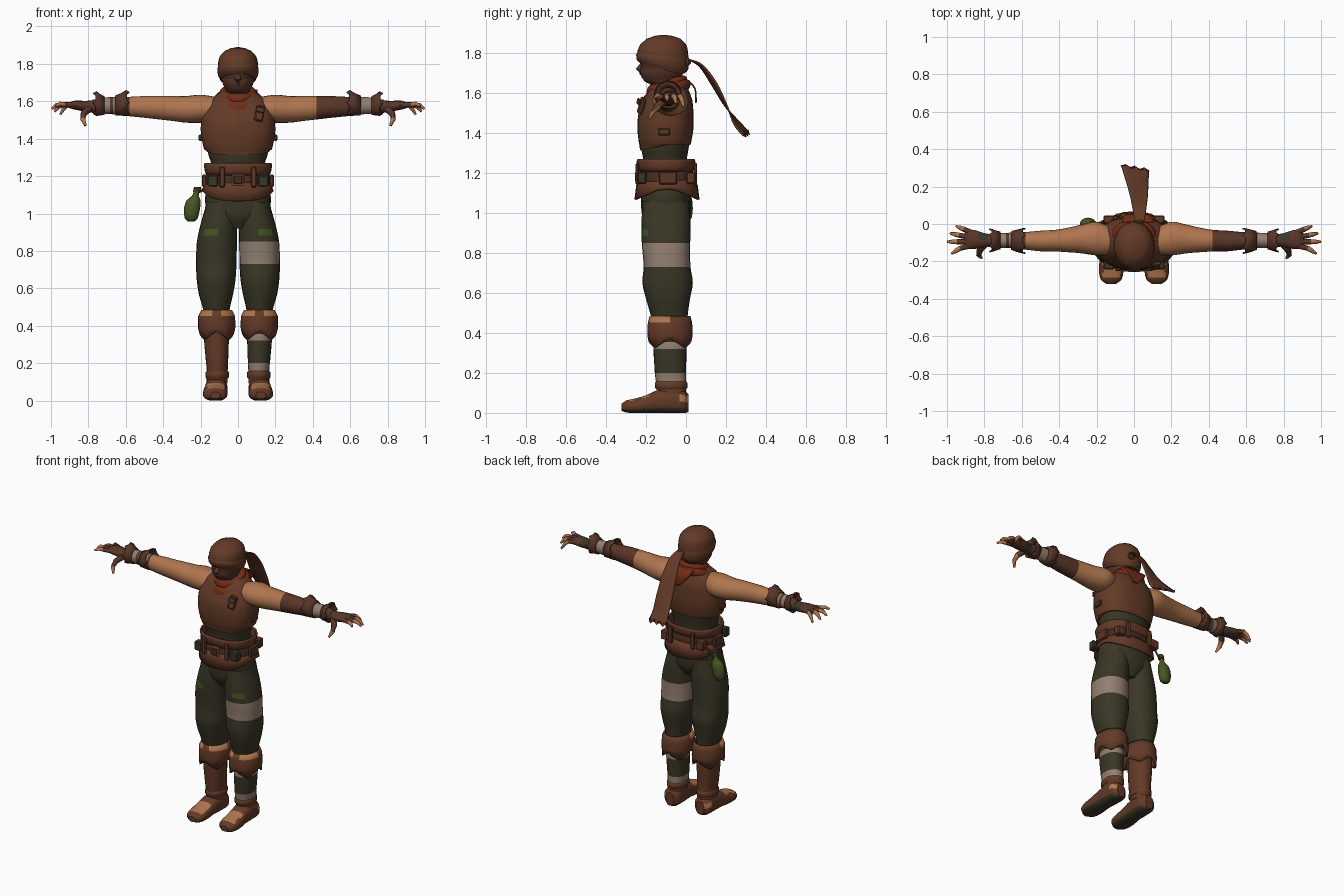
import bpy, bmesh, math
from mathutils import Vector

COLOURS = {
    "skin": (0.43, 0.18, 0.078), "brown_leather": (0.125, 0.042, 0.020),
    "dark_brown": (0.062, 0.024, 0.013), "olive_cloth": (0.042, 0.038, 0.019),
    "bandage": (0.29, 0.215, 0.165), "red_scarf": (0.17, 0.024, 0.008),
    "flask_green": (0.058, 0.095, 0.016), "glove_brown": (0.098, 0.036, 0.021),
}
NAMES = list(COLOURS)
SKIN, BROWN, DARK, OLIVE, BAND, RED, GREEN, GLOVE = range(8)
MATS = []
for nm, c in COLOURS.items():
    m = bpy.data.materials.new(nm)
    m.diffuse_color = (*c, 1)
    MATS.append(m)


def finish(name, bm, col, thick=0, angle=40):
    """Turn a bmesh into an object; col is an index or a rule on the face centre."""
    bmesh.ops.recalc_face_normals(bm, faces=bm.faces)
    me = bpy.data.meshes.new(name)
    for m in MATS:
        me.materials.append(m)
    for f in bm.faces:
        f.material_index = col(f.calc_center_median()) if callable(col) else col
    bm.to_mesh(me)
    bm.free()
    ob = bpy.data.objects.new(name, me)
    bpy.context.collection.objects.link(ob)
    if thick:
        mod = ob.modifiers.new("thickness", 'SOLIDIFY')
        mod.thickness, mod.offset = thick, 0
    bpy.ops.object.select_all(action='DESELECT')
    ob.select_set(True)
    bpy.context.view_layer.objects.active = ob
    bpy.ops.object.shade_smooth_by_angle(angle=math.radians(angle))
    return ob


def spline(rings, k):
    """Smoothly add k steps between neighbouring rings."""
    out = []
    for i in range(len(rings) - 1):
        a, b, c, d = (rings[max(0, min(len(rings) - 1, i + j))] for j in (-1, 0, 1, 2))
        for s in range(k):
            t = s / k
            row = [q + 0.5 * t * (r - p + t * (2*p - 5*q + 4*r - w + t * (3*(q - r) + w - p)))
                   for p, q, r, w in zip(a, b, c, d)]
            row[0] = b[0] + (c[0] - b[0]) * t
            out.append(row)
    return out + [rings[-1]]


def loft(name, rings, col, axis='z', n=24, k=3, power=2.0, cap=True, side=1, warp=None, thick=0):
    """Rings are (position, centre a, centre b, radius a, radius b)."""
    bm = bmesh.new()
    loops = []
    for t, ca, cb, ra, rb in spline(rings, k):
        row = []
        for i in range(n):
            u = 2 * math.pi * i / n
            cu, su = math.cos(u), math.sin(u)
            a = ca + ra * math.copysign(abs(cu) ** (2 / power), cu)
            b = cb + rb * math.copysign(abs(su) ** (2 / power), su)
            p = Vector({'z': (a, b, t), 'x': (t, a, b), 'y': (a, t, b)}[axis])
            if warp:
                p = warp(p, t, i)
            row.append(bm.verts.new((p.x * side, p.y, p.z)))
        loops.append(row)
    for r0, r1 in zip(loops, loops[1:]):
        for i in range(n):
            bm.faces.new((r0[i], r0[(i+1) % n], r1[(i+1) % n], r1[i]))
    if cap:
        bm.faces.new(loops[0])
        bm.faces.new(loops[-1])
    return finish(name, bm, col, thick)


def tube(name, pts, radii, col, n=8, side=1):
    bm = bmesh.new()
    pts = [Vector((p[0] * side, p[1], p[2])) for p in pts]
    rows = []
    for i, p in enumerate(pts):
        d = (pts[min(i+1, len(pts)-1)] - pts[max(i-1, 0)]).normalized()
        q = d.to_track_quat('Z', 'Y')
        rows.append([bm.verts.new(p + q @ Vector((radii[i] * math.cos(6.28319 * j / n),
                     radii[i] * math.sin(6.28319 * j / n), 0))) for j in range(n)])
    for a, b in zip(rows, rows[1:]):
        for j in range(n):
            bm.faces.new((a[j], a[(j+1) % n], b[(j+1) % n], b[j]))
    bm.faces.new(rows[0])
    bm.faces.new(rows[-1])
    return finish(name, bm, col, angle=60)


def box(name, c, size, col, rot=(0, 0, 0), bev=0.006):
    bm = bmesh.new()
    bmesh.ops.create_cube(bm, size=1)
    bmesh.ops.scale(bm, vec=size, verts=bm.verts)
    bmesh.ops.bevel(bm, geom=bm.edges[:], offset=bev, segments=1, affect='EDGES')
    ob = finish(name, bm, col, angle=25)
    ob.location, ob.rotation_euler = c, rot


# torso: trousers seat, shirt and sleeveless vest
loft("trouser_seat", [(0.92, 0, -.10, .05, .085), (0.98, 0, -.10, .14, .118), (1.06, 0, -.10, .176, .125),
     (1.14, 0, -.10, .165, .12), (1.22, 0, -.10, .145, .11)], OLIVE, power=2.3)
loft("shirt", [(1.18, 0, -.105, .147, .112), (1.26, 0, -.105, .142, .108), (1.32, 0, -.105, .16, .118),
     (1.38, 0, -.10, .17, .12)], OLIVE, power=2.3)
loft("vest", [(1.33, 0, -.105, .172, .124), (1.345, 0, -.105, .182, .130), (1.42, 0, -.103, .198, .140),
     (1.50, 0, -.10, .197, .137), (1.56, 0, -.09, .182, .122), (1.61, 0, -.085, .15, .10),
     (1.645, 0, -.08, .10, .075), (1.66, 0, -.08, .06, .055)], BROWN, n=32, power=2.4,
     warp=lambda p, t, i: p + Vector((0, 0, (.012 - .03 * max(0, -(p.y + .1)) / .13) if t < 1.34 else 0)))
box("chest_pouch", (.115, -.222, 1.535), (.045, .022, .085), BROWN, (-.2, .25, .25))
box("chest_pouch_flap", (.118, -.236, 1.555), (.047, .01, .03), GLOVE, (-.2, .25, .25), .003)
for s in (-1, 1):
    box("vest_side_buckle", (.2 * s, -.11, 1.405), (.02, .06, .035), GLOVE)


# belt: upper flap, belt, pointed skirt, pouches
def skirt_points(p, t, i):
    return p - Vector((0, 0, .06 * max(0, abs(p.y + .095) / .14 - .25))) if t < 1.12 else p


loft("belt_upper_flap", [(1.205, 0, -.1, .164, .128), (1.225, 0, -.1, .172, .136), (1.255, 0, -.1, .178, .142),
     (1.268, 0, -.1, .174, .138)], BROWN, k=1, power=2.4, cap=False, thick=.01)
loft("belt", [(1.13, 0, -.098, .17, .134), (1.14, 0, -.098, .178, .14), (1.20, 0, -.098, .174, .138),
     (1.215, 0, -.098, .16, .126)], DARK, k=1, power=2.4)
loft("belt_skirt", [(1.118, 0, -.095, .186, .158), (1.135, 0, -.095, .18, .149),
     (1.165, 0, -.097, .17, .137)], BROWN, k=1, power=2.3, cap=False, warp=skirt_points, thick=.01)
for s in (-1, 1):
    for y, back in ((-.243, 1), (.046, -1)):
        box("belt_strap", (.085 * s, y, 1.195), (.03, .018, .11), BROWN)
        box("belt_pouch", (.135 * s, y + .022 * back, 1.175), (.055, .045, .06), OLIVE if back > 0 else BROWN)
    box("belt_side_pouch", (.18 * s, -.09, 1.175), (.025, .09, .065), GLOVE)
box("buckle_frame", (0, -.245, 1.18), (.062, .014, .062), SKIN, bev=.004)
box("buckle_inset", (0, -.25, 1.18), (.046, .012, .046), DARK, bev=.003)

# legs, boots and bandages
LEG = [(1.06, .09, -.10, .08, .115), (.95, .101, -.10, .097, .123), (.85, .113, -.10, .107, .121),
       (.73, .116, -.095, .108, .117), (.65, .117, -.092, .104, .126), (.57, .118, -.09, .092, .11),
       (.50, .116, -.085, .074, .095), (.45, .115, -.08, .066, .086), (.355, .115, -.08, .064, .083),
       (.32, .115, -.08, .066, .083), (.20, .112, -.078, .059, .078), (.16, .111, -.075, .056, .076),
       (.09, .112, -.07, .056, .07)]


def leg_colour(p):
    if p.x > 0 and (.73 < p.z < .85 or .32 < p.z < .355 or .16 < p.z < .20):
        return BAND
    if p.z < .14 or (p.x < 0 and p.z < .45):
        return BROWN
    if .88 < p.z < .92 and .11 < abs(p.x) < .18 and p.y < -.15:
        return GREEN
    return OLIVE


def cuff_points(p, t, i):
    return p + Vector((0, 0, .045 * abs(i % 6 - 3) / 3)) if t < .34 else p


def cuff_colour(p):
    return SKIN if p.z > .452 and p.y < -.09 and abs(abs(p.x) - .115) > .018 else BROWN


def foot_colour(p):
    if p.z < .018:
        return OLIVE
    if p.z > .045 and -.285 < p.y < -.19 and abs(abs(p.x) - .12) < .045:
        return SKIN
    return SKIN if p.y > -.04 and .05 < p.z < .085 and abs(p.x) > .13 else BROWN


FOOT = [(.012, .115, .05, .03, .045), (-.01, .115, .055, .055, .058), (-.08, .116, .06, .06, .064),
        (-.15, .119, .055, .06, .056), (-.20, .121, .043, .064, .045), (-.26, .122, .035, .065, .036),
        (-.30, .122, .032, .054, .030), (-.322, .122, .028, .026, .018)]
for s in (-1, 1):
    loft("leg", LEG, leg_colour, side=s, power=2.2)
    loft("boot_cuff", [(.325, .114, -.08, .09, .105), (.39, .114, -.08, .095, .108), (.45, .114, -.08, .094, .106),
         (.482, .114, -.08, .078, .097)], cuff_colour, k=1, cap=False, side=s, warp=cuff_points, thick=.01)
    loft("ankle_band", [(.118, .111, -.074, .058, .075), (.128, .111, -.074, .064, .082),
         (.148, .111, -.074, .064, .082), (.158, .111, -.075, .057, .076)], BROWN, k=1, side=s)
    loft("foot", FOOT, foot_colour, axis='y', side=s, power=2.5,
         warp=lambda p, t, i: Vector((p.x, p.y, max(p.z, 0))))

# arms, wrist guards, hands
ARM = [(.12, -.09, 1.56, .075, .065), (.20, -.078, 1.56, .09, .075), (.28, -.08, 1.557, .077, .071),
       (.35, -.085, 1.562, .066, .067), (.42, -.089, 1.566, .058, .063), (.50, -.091, 1.57, .055, .058),
       (.58, -.09, 1.572, .047, .052), (.65, -.088, 1.576, .042, .047), (.72, -.088, 1.577, .039, .043),
       (.78, -.088, 1.573, .034, .035)]


def arm_colour(p):
    x = abs(p.x)
    if p.x > 0:
        return SKIN if x < .42 else BAND if .65 < x < .72 else GLOVE
    if x < .58:
        return SKIN
    return BAND if .605 < x < .72 and int((x - .6) / .0233) % 2 == 0 else GLOVE


def hand_colour(p):
    return OLIVE if abs(p.x) < .825 and p.y > -.09 else GLOVE


def fray(p, t, i):
    return p + Vector(((.014 if t > .68 else -.014) * (i % 4 == 0), 0, 0)) if t < .6 or t > .755 else p


FINGERS = [((.87, -.045), (.91, -.028), (.95, -.012), 1.53), ((.885, -.07), (.935, -.06), (.982, -.05), 1.545),
           ((.89, -.095), (.945, -.095), (.998, -.095), 1.56), ((.88, -.118), (.93, -.13), (.975, -.158), 1.575)]
for s in (-1, 1):
    loft("arm", ARM, arm_colour, axis='x', side=s, k=4)
    loft("inner_wrist_guard", [(.595, -.09, 1.592, .066, .066), (.625, -.09, 1.583, .056, .056),
         (.655, -.088, 1.577, .046, .05)], GLOVE, axis='x', side=s, k=1, cap=False, warp=fray, thick=.008)
    loft("outer_wrist_guard", [(.715, -.088, 1.577, .043, .047), (.74, -.088, 1.582, .05, .053),
         (.76, -.088, 1.588, .06, .064)], GLOVE, axis='x', side=s, k=1, cap=False, warp=fray, thick=.008)
    loft("palm", [(.755, -.088, 1.573, .033, .033), (.80, -.086, 1.572, .037, .031), (.85, -.083, 1.577, .05, .026),
         (.885, -.082, 1.58, .05, .022), (.905, -.085, 1.578, .038, .013)], hand_colour, axis='x', side=s, n=16)
    for a, b, c, z in FINGERS:
        mid = ((b[0] + c[0]) / 2, (b[1] + c[1]) / 2, (1.582 + z) / 2 + .008)
        tube("finger", [(*a, 1.58), (*b, 1.582), mid, (*c, z)], [.0145, .0135, .012, .006],
             lambda p, lim=b[0]: GLOVE if abs(p.x) < lim else SKIN, side=s)
    tube("thumb", [(.79, -.10, 1.565), (.825, -.14, 1.535), (.83, -.165, 1.505), (.815, -.182, 1.47)],
         [.02, .018, .014, .007], lambda p: GLOVE if p.z > 1.52 else SKIN, side=s)

# head: masked face, headwrap, brow band
loft("masked_head", [(1.58, 0, -.075, .06, .06), (1.635, 0, -.09, .06, .07), (1.655, 0, -.12, .062, .085),
     (1.69, 0, -.122, .08, .105), (1.72, 0, -.12, .088, .108), (1.78, 0, -.118, .09, .108)],
     lambda p: DARK if p.z > 1.72 and p.y < -.11 else GLOVE)
tube("nose", [(0, -.215, 1.745), (0, -.233, 1.715), (0, -.224, 1.69)], [.012, .019, .01], GLOVE)


def lower_back(p, t, i):
    w = max(0, (1.83 - t) / .08)
    return p - Vector((0, 0, w * .055 * max(0, min(1, (p.y + .24) / .2))))


loft("headwrap", [(1.75, 0, -.118, .095, .112), (1.762, 0, -.117, .103, .124), (1.80, 0, -.116, .108, .128),
     (1.84, 0, -.114, .097, .115), (1.87, 0, -.112, .070, .084), (1.884, 0, -.112, .038, .046),
     (1.889, 0, -.112, .012, .014)], BROWN, n=28, warp=lower_back)
loft("brow_band", [(1.755, 0, -.117, .099, .121), (1.765, 0, -.117, .107, .129), (1.79, 0, -.117, .111, .132),
     (1.80, 0, -.117, .106, .126)], BROWN, k=2, n=28, cap=False, warp=lower_back)
box("headwrap_knot", (.03, .008, 1.755), (.045, .035, .04), BROWN, bev=.012)


# scarf: two folded rolls around the neck, with a loose point behind
def roll(name, z, rx, ry, r, slope):
    bm = bmesh.new()
    n, k = 28, 10
    g = []
    for i in range(n):
        u = 2 * math.pi * i / n
        rr = r * (1 + .13 * math.sin(3 * u))
        row = []
        for j in range(k):
            v = 2 * math.pi * j / k
            e = rr * math.cos(v)
            y = (ry + e) * math.sin(u)
            row.append(bm.verts.new(((rx + e) * math.cos(u), -.092 + y, z + slope * y + rr * 1.15 * math.sin(v))))
        g.append(row)
    for i in range(n):
        for j in range(k):
            a, b = g[i], g[(i+1) % n]
            bm.faces.new((a[j], b[j], b[(j+1) % k], a[(j+1) % k]))
    finish(name, bm, RED, angle=60)


roll("scarf_lower_roll", 1.603, .098, .092, .028, .36)
roll("scarf_upper_roll", 1.637, .076, .078, .024, .30)


def strip(name, path, col, notch=0):
    """Flat cloth strip; path rows are (x, y, z, half width, twist)."""
    bm = bmesh.new()
    rows = []
    path = spline(path, 4)
    for k, (x, y, z, w, tw) in enumerate(path):
        end = notch if k == len(path) - 1 else 0
        rows.append([bm.verts.new((x + w * j / 3, y + tw * j / 3 - (.6 * end if j % 2 else 0),
                     z + tw * .6 * j / 3 + (end if j % 2 else 0))) for j in range(-3, 4)])
    for a, b in zip(rows, rows[1:]):
        for j in range(6):
            bm.faces.new((a[j], a[j+1], b[j+1], b[j]))
    finish(name, bm, col, thick=.008)


strip("headwrap_tail", [(.03, .015, 1.765, .025, 0), (.03, .075, 1.735, .035, .006), (.028, .14, 1.645, .045, .01),
      (.022, .20, 1.535, .055, .004), (.012, .255, 1.445, .066, -.012), (.004, .31, 1.385, .076, -.014)], BROWN, .025)
strip("scarf_back_point", [(.02, .01, 1.66, .085, 0), (.02, .045, 1.62, .07, 0), (.03, .05, 1.55, .015, 0)], RED)

# flask hanging from the belt
loft("flask", [(.958, -.25, 0, .018, .014), (.972, -.25, 0, .034, .028), (1.02, -.247, 0, .043, .034),
     (1.07, -.238, 0, .038, .03), (1.095, -.228, 0, .018, .016), (1.12, -.222, 0, .015, .014)], GREEN, n=12, k=2)
loft("flask_cap", [(1.115, -.221, 0, .02, .018), (1.143, -.216, 0, .019, .017)], OLIVE, n=10, k=1)
tube("flask_cord", [(-.222, 0, 1.11), (-.195, .005, 1.12), (-.155, .01, 1.165)], [.006, .006, .006], DARK)
